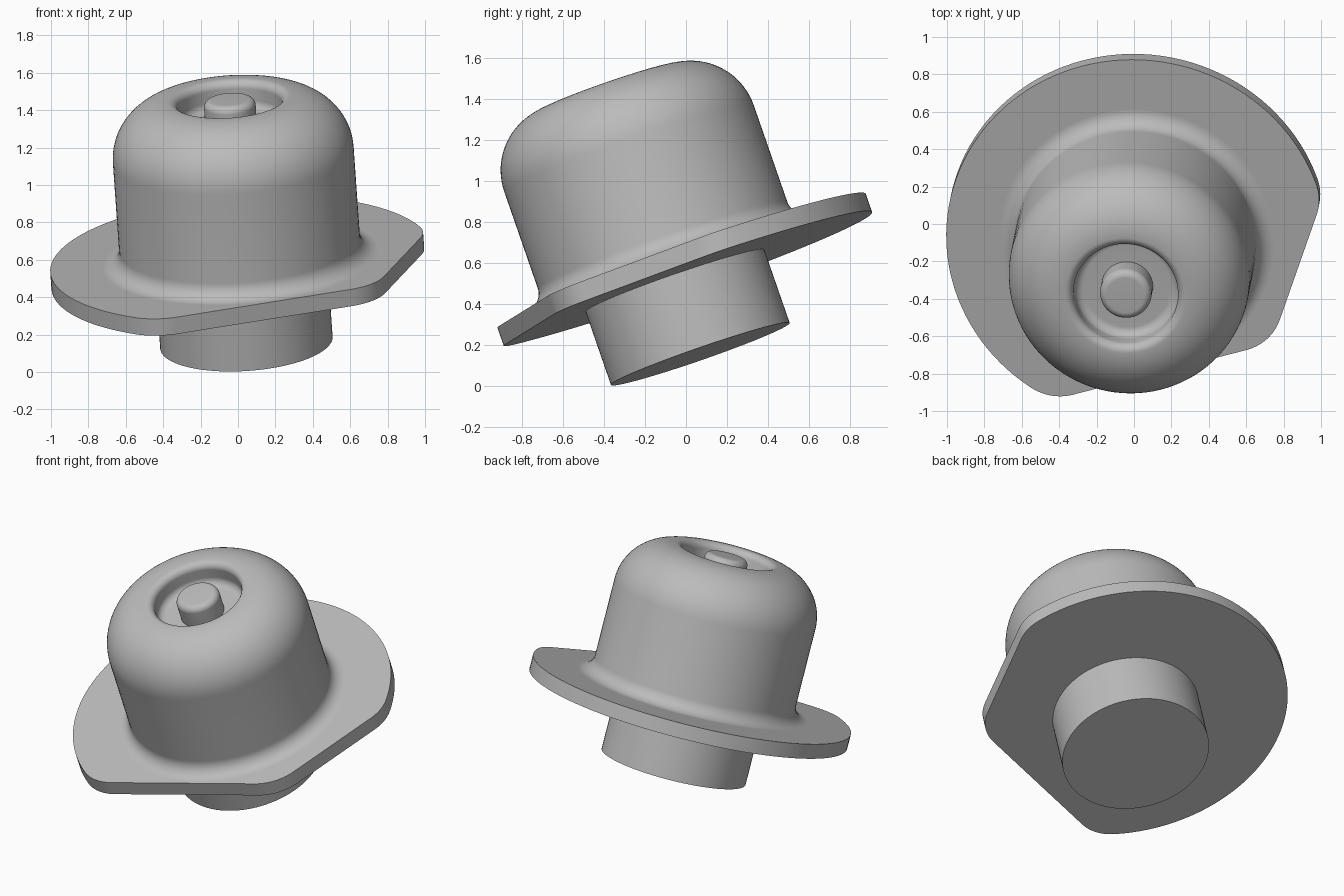
import bpy, bmesh, math
from mathutils import Matrix, Vector

if "Cube" in bpy.data.objects:
    bpy.data.objects.remove(bpy.data.objects["Cube"], do_unlink=True)

grey = bpy.data.materials.new("plain grey")
grey.use_nodes = True
grey.diffuse_color = (0.5, 0.5, 0.5, 1)
grey.node_tree.nodes["Principled BSDF"].inputs["Base Color"].default_value = (0.5, 0.5, 0.5, 1)

# The whole part leans forward along one axis
axis = Vector((-0.066, -0.327, 0.942)).normalized()
lean = Matrix.Translation((0.045, 0.07, 0.157)) @ \
    Vector((0, 0, 1)).rotation_difference(axis).to_matrix().to_4x4()


def arc(cx, cy, r, a0, a1, steps=12):
    angles = [math.radians(a0 + (a1 - a0) * i / steps) for i in range(steps + 1)]
    return [(cx + r * math.cos(a), cy + r * math.sin(a)) for a in angles]


def finish(bm, name):
    bmesh.ops.remove_doubles(bm, verts=bm.verts, dist=1e-4)
    bmesh.ops.recalc_face_normals(bm, faces=bm.faces)
    bm.transform(lean)
    mesh = bpy.data.meshes.new(name)
    bm.to_mesh(mesh)
    bm.free()
    mesh.materials.append(grey)
    obj = bpy.data.objects.new(name, mesh)
    bpy.context.collection.objects.link(obj)
    bpy.ops.object.select_all(action='DESELECT')
    obj.select_set(True)
    bpy.context.view_layer.objects.active = obj
    bpy.ops.object.shade_smooth_by_angle(angle=math.radians(30))


def lathe(name, profile, steps=96):
    bm = bmesh.new()
    vs = [bm.verts.new((r, 0, z)) for r, z in profile]
    es = [bm.edges.new(pair) for pair in zip(vs, vs[1:])]
    bmesh.ops.spin(bm, geom=vs + es, cent=(0, 0, 0), axis=(0, 0, 1),
                   angle=math.tau, steps=steps)
    finish(bm, name)


# Dome: flared foot, straight wall, round shoulder, recess with a central button
under, deck, top, floor = 0.38, 0.475, 1.385, 1.23
wall, well, knob = 0.645, 0.28, 0.138
dome = [(0, deck)]
dome += arc(wall + 0.09, deck + 0.09, 0.09, 270, 180)
dome += arc(wall - 0.32, top - 0.32, 0.32, 0, 90, 20)
dome += arc(well + 0.045, top - 0.045, 0.045, 90, 180)
dome += arc(well - 0.05, floor + 0.05, 0.05, 0, -90)
dome += [(knob, floor)]
dome += arc(knob - 0.04, top - 0.045, 0.04, 0, 90)
dome += [(0, top - 0.005)]
lathe("dome", dome)

# Stem below the flange
lathe("stem", [(0, 0), (0.462, 0), (0.462, under), (0, under)])

# Flange: a disc with two flats and rounded corners
R, fillet = 1.02, 0.27
a1, d1 = -74.2, 0.751
a2, d2 = -18.9, 0.865
inner = R - fillet


def corner(angle):
    return inner * math.cos(math.radians(angle)), inner * math.sin(math.radians(angle))


start = a1 - math.degrees(math.acos((d1 - fillet) / inner))
end = a2 + math.degrees(math.acos((d2 - fillet) / inner))
flats = Matrix([(math.cos(math.radians(a)), math.sin(math.radians(a))) for a in (a1, a2)])
meet = flats.inverted() @ Vector((d1 - fillet, d2 - fillet))
outline = arc(*corner(start), fillet, start, a1)
outline += arc(*meet, fillet, a1, a2)
outline += arc(*corner(end), fillet, a2, end)
outline += arc(0, 0, R, end, start + 360, 72)[1:-1]

bm = bmesh.new()
base = bm.faces.new([bm.verts.new((x, y, under)) for x, y in outline])
lid = bmesh.ops.extrude_face_region(bm, geom=[base], use_keep_orig=True)["geom"]
bmesh.ops.translate(bm, vec=(0, 0, deck - under),
                    verts=[g for g in lid if isinstance(g, bmesh.types.BMVert)])
finish(bm, "flange")
